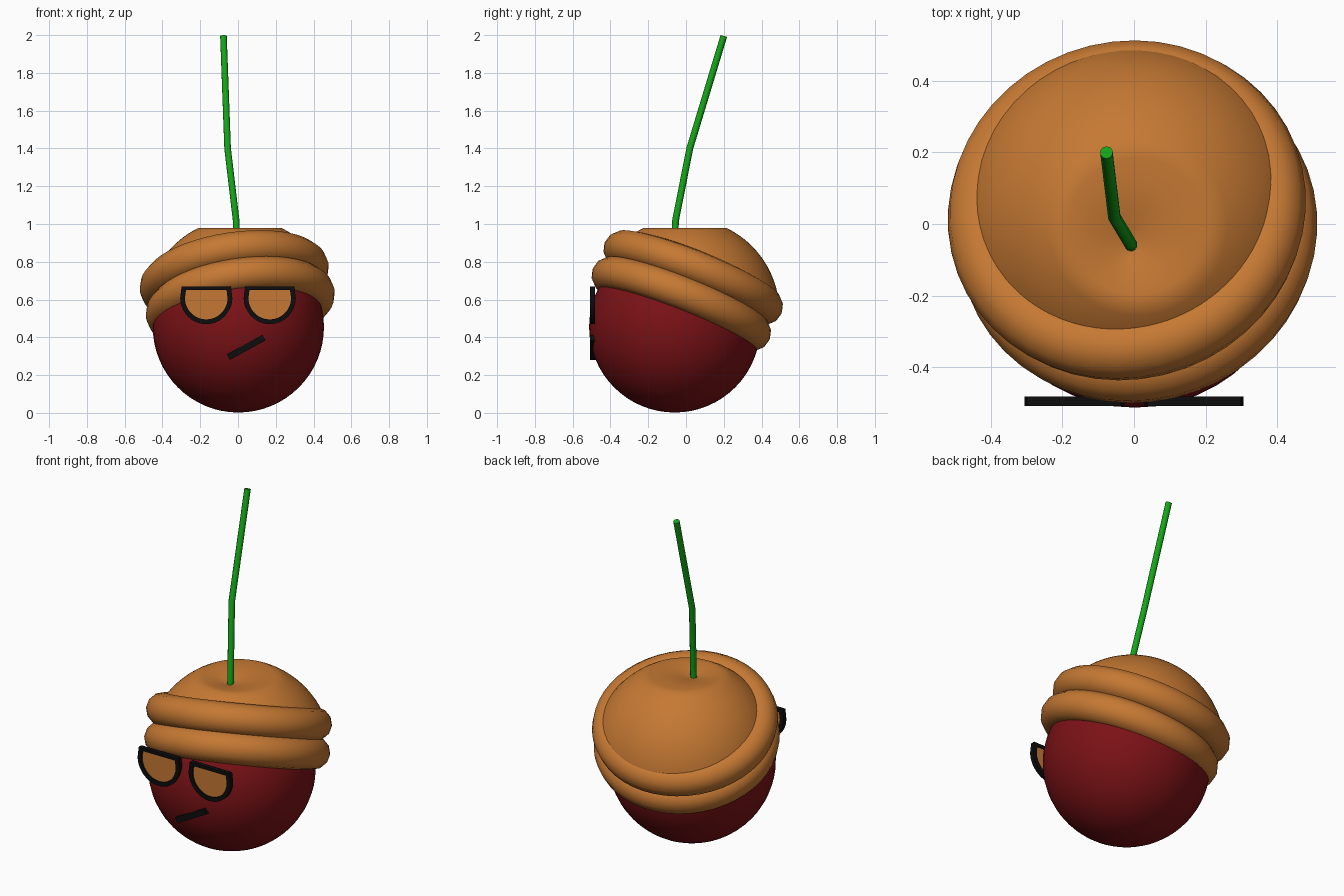
import bpy, bmesh, math
from mathutils import Vector

if "Cube" in bpy.data.objects:
    bpy.data.objects.remove(bpy.data.objects["Cube"], do_unlink=True)


def material(name, rgb):
    m = bpy.data.materials.new(name)
    m.use_nodes = True
    m.diffuse_color = (*rgb, 1)
    m.node_tree.nodes["Principled BSDF"].inputs["Base Color"].default_value = (*rgb, 1)
    return m


RED = material("cherry red", (0.2, 0.006, 0.008))
TAN = material("turban tan", (0.56, 0.19, 0.033))
GREEN = material("stem green", (0.007, 0.38, 0.009))
BLACK = material("frame black", (0.004, 0.004, 0.004))


def from_bmesh(name, bm, mat):
    bmesh.ops.recalc_face_normals(bm, faces=bm.faces)
    mesh = bpy.data.meshes.new(name)
    bm.to_mesh(mesh)
    bm.free()
    mesh.materials.append(mat)
    ob = bpy.data.objects.new(name, mesh)
    bpy.context.collection.objects.link(ob)
    return ob


def smooth(ob):
    for p in ob.data.polygons:
        p.use_smooth = True


# Tilted axis shared by the rolls of the turban
AXIS = Vector((-0.15, 0.4, 1)).normalized()
TILT = AXIS.to_track_quat("Z", "Y").to_euler()
STEM_BASE = Vector((-0.01, -0.055, 0.95))

# Round fruit body
bm = bmesh.new()
bmesh.ops.create_uvsphere(bm, u_segments=48, v_segments=32, radius=0.453)
bmesh.ops.translate(bm, verts=bm.verts, vec=(0.002, -0.06, 0.455))
smooth(from_bmesh("fruit_body", bm, RED))

# Turban rolls
ROLLS = {"lower_roll": Vector((0.012, -0.025, 0.577)),
         "upper_roll": Vector((-0.02, 0.038, 0.715))}
for name, centre in ROLLS.items():
    bpy.ops.mesh.primitive_torus_add(location=centre, rotation=TILT, major_radius=0.415,
                                     minor_radius=0.09, major_segments=48, minor_segments=12)
    roll = bpy.context.object
    roll.name = name
    roll.data.materials.append(TAN)
    smooth(roll)

# Turban crown: dome with a flattened, dimpled top, open below the upper roll
bm = bmesh.new()
bmesh.ops.create_uvsphere(bm, u_segments=64, v_segments=48, radius=0.5)
bmesh.ops.translate(bm, verts=bm.verts, vec=(0.01, -0.005, 0.53))
bmesh.ops.bisect_plane(bm, geom=bm.verts[:] + bm.edges[:] + bm.faces[:],
                       plane_co=ROLLS["upper_roll"], plane_no=AXIS, clear_inner=True)
for v in bm.verts:
    reach = min(1, (v.co.xy - STEM_BASE.xy).length / 0.2)
    v.co.z = min(v.co.z, 0.945 + 0.035 * math.sin(reach * math.pi / 2))
smooth(from_bmesh("turban_crown", bm, TAN))

# Bent stem
curve = bpy.data.curves.new("stem", "CURVE")
curve.dimensions = "3D"
curve.bevel_depth = 0.018
curve.bevel_resolution = 3
curve.use_fill_caps = True
path = [(-0.008, -0.06, 0.92), (-0.01, -0.055, 1.02), (-0.055, 0.02, 1.4), (-0.077, 0.2, 1.995)]
spline = curve.splines.new("POLY")
spline.points.add(len(path) - 1)
for point, co in zip(spline.points, path):
    point.co = (*co, 1)
curve.materials.append(GREEN)
bpy.context.collection.objects.link(bpy.data.objects.new("stem", curve))


# Sunglasses: D-shaped outline, flat on top and round below
def outline(cx, radius, top, y, steps=24):
    arc = [math.pi + math.pi * i / steps for i in range(steps + 1)]
    pts = [(cx + radius * math.cos(a), y, 0.608 + radius * math.sin(a)) for a in arc]
    return pts + [(cx + radius * 0.95, y, top), (cx - radius * 0.95, y, top)]


def lens_and_frame(side, cx):
    front, back = -0.508, -0.482
    bm = bmesh.new()
    loops = [[bm.verts.new(p) for p in outline(cx, r, top, y)]
             for r, top, y in ((0.138, 0.668, front), (0.138, 0.668, back),
                               (0.113, 0.65, back), (0.113, 0.65, front))]
    n = len(loops[0])
    for k in range(4):
        a, b = loops[k], loops[(k + 1) % 4]
        for i in range(n):
            j = (i + 1) % n
            bm.faces.new((a[i], a[j], b[j], b[i]))
    from_bmesh(side + "_frame", bm, BLACK)
    bm = bmesh.new()
    lens = bm.faces.new([bm.verts.new(p) for p in outline(cx, 0.116, 0.652, -0.5)])
    new = bmesh.ops.extrude_face_region(bm, geom=[lens])["geom"]
    bmesh.ops.translate(bm, vec=(0, 0.009, 0),
                        verts=[g for g in new if isinstance(g, bmesh.types.BMVert)])
    if not any(f is lens for f in bm.faces):
        bmesh.ops.holes_fill(bm, edges=bm.edges)
    from_bmesh(side + "_lens", bm, TAN)


lens_and_frame("left", 0.168)
lens_and_frame("right", -0.168)

# Slanted mouth
bpy.ops.mesh.primitive_cube_add(size=1, location=(0.043, -0.49, 0.347),
                                rotation=(0, -math.radians(28.5), 0))
mouth = bpy.context.object
mouth.name = "mouth"
mouth.scale = (0.215, 0.034, 0.034)
mouth.data.materials.append(BLACK)
